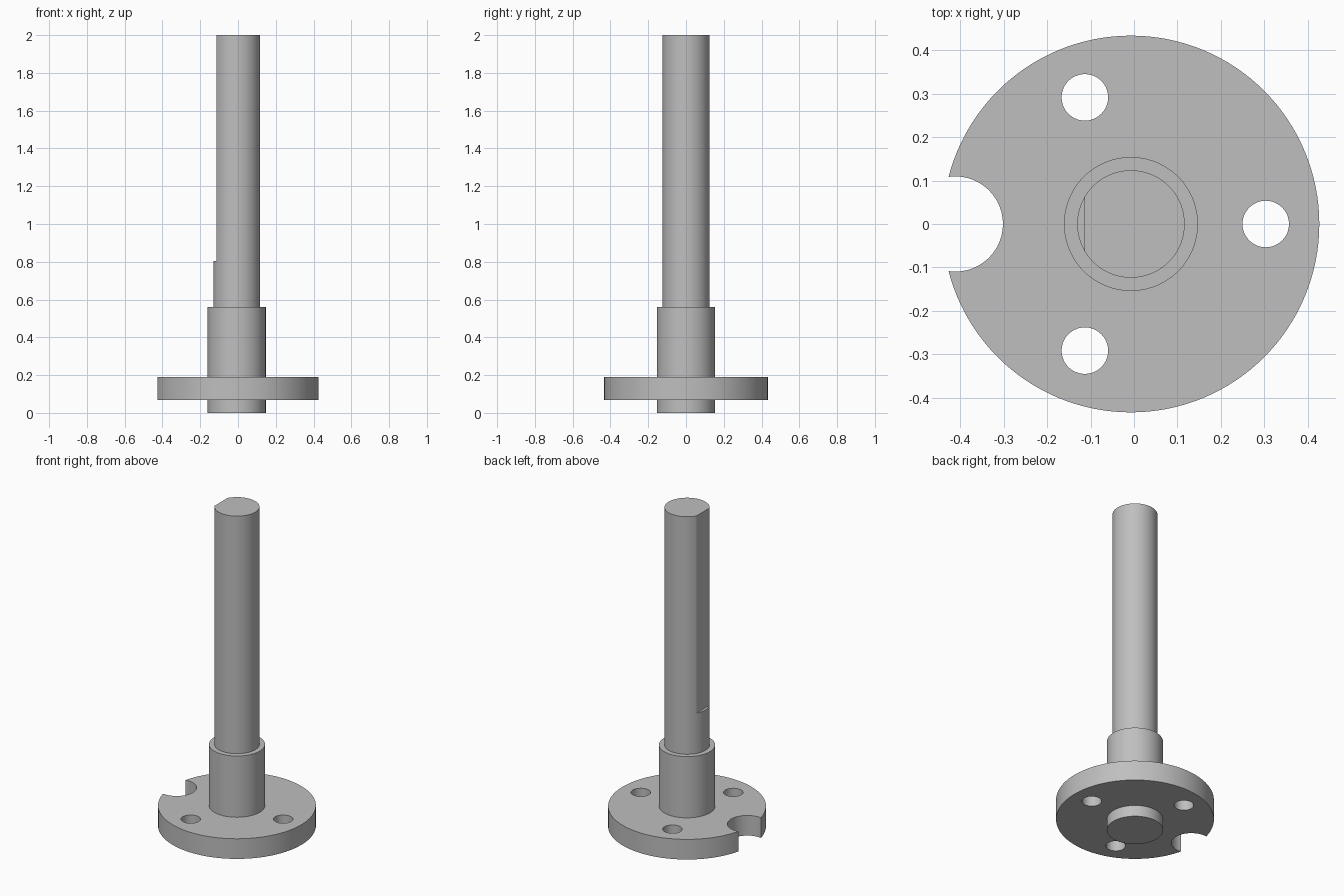
import bpy, bmesh, math
from mathutils import Vector, Matrix

if "Cube" in bpy.data.objects:
    bpy.data.objects.remove(bpy.data.objects["Cube"])

CX = -0.007          # axis of the turned part
steel = bpy.data.materials.new("steel_grey")
steel.diffuse_color = (0.52, 0.52, 0.52, 1)
steel.use_nodes = True
steel.node_tree.nodes["Principled BSDF"].inputs["Base Color"].default_value = steel.diffuse_color


def add_mesh(name, bm):
    bmesh.ops.recalc_face_normals(bm, faces=bm.faces)
    me = bpy.data.meshes.new(name)
    bm.to_mesh(me)
    bm.free()
    ob = bpy.data.objects.new(name, me)
    me.materials.append(steel)
    bpy.context.collection.objects.link(ob)
    return ob


def lathe(name, profile, steps):
    bm = bmesh.new()
    verts = [bm.verts.new((r, 0, z)) for r, z in profile]
    edges = [bm.edges.new(p) for p in zip(verts, verts[1:])]
    bmesh.ops.spin(bm, geom=verts + edges, cent=(0, 0, 0), axis=(0, 0, 1),
                   angle=2 * math.pi, steps=steps)
    bmesh.ops.remove_doubles(bm, verts=bm.verts, dist=1e-5)
    ob = add_mesh(name, bm)
    ob.data.transform(Matrix.Translation((CX, 0, 0)))
    return ob


def cut(target, bm):
    cutter = add_mesh("cutter", bm)
    cutter.hide_render = True
    mod = target.modifiers.new("cut", 'BOOLEAN')
    mod.operation, mod.solver, mod.object = 'DIFFERENCE', 'EXACT', cutter
    bpy.context.view_layer.objects.active = target
    bpy.ops.object.modifier_apply(modifier=mod.name)
    bpy.data.objects.remove(cutter)


def cut_hole(target, x, y, r, segs):
    bm = bmesh.new()
    bmesh.ops.create_cone(bm, cap_ends=True, segments=segs, radius1=r, radius2=r,
                          depth=0.3, matrix=Matrix.Translation((x, y, 0.13)))
    cut(target, bm)


# Turned body: spigot, flange, hub and shaft in one profile
body = lathe("flanged_shaft", [
    (0, 0), (0.154, 0), (0.154, 0.068), (0.4333, 0.068), (0.4333, 0.19),
    (0.154, 0.19), (0.154, 0.561), (0.1236, 0.561), (0.1236, 2), (0, 2)], 128)

# Three bolt holes
for deg in (0, 110, -110):
    a = math.radians(deg)
    cut_hole(body, CX + 0.31 * math.cos(a), 0.31 * math.sin(a), 0.0535, 48)

# Round notch in the flange rim
cut_hole(body, -0.411, 0, 0.1095, 64)

# Flat along the upper shaft
bm = bmesh.new()
bmesh.ops.create_cube(bm, size=1)
bmesh.ops.scale(bm, verts=bm.verts, vec=(0.2, 0.6, 1.4))
bmesh.ops.translate(bm, verts=bm.verts, vec=Vector((-0.2138, 0, 0.805 + 0.7)))
cut(body, bm)

# Smooth round walls, keep machined edges crisp
bpy.ops.object.select_all(action='DESELECT')
body.select_set(True)
bpy.context.view_layer.objects.active = body
bpy.ops.object.shade_smooth_by_angle(angle=math.radians(18))
